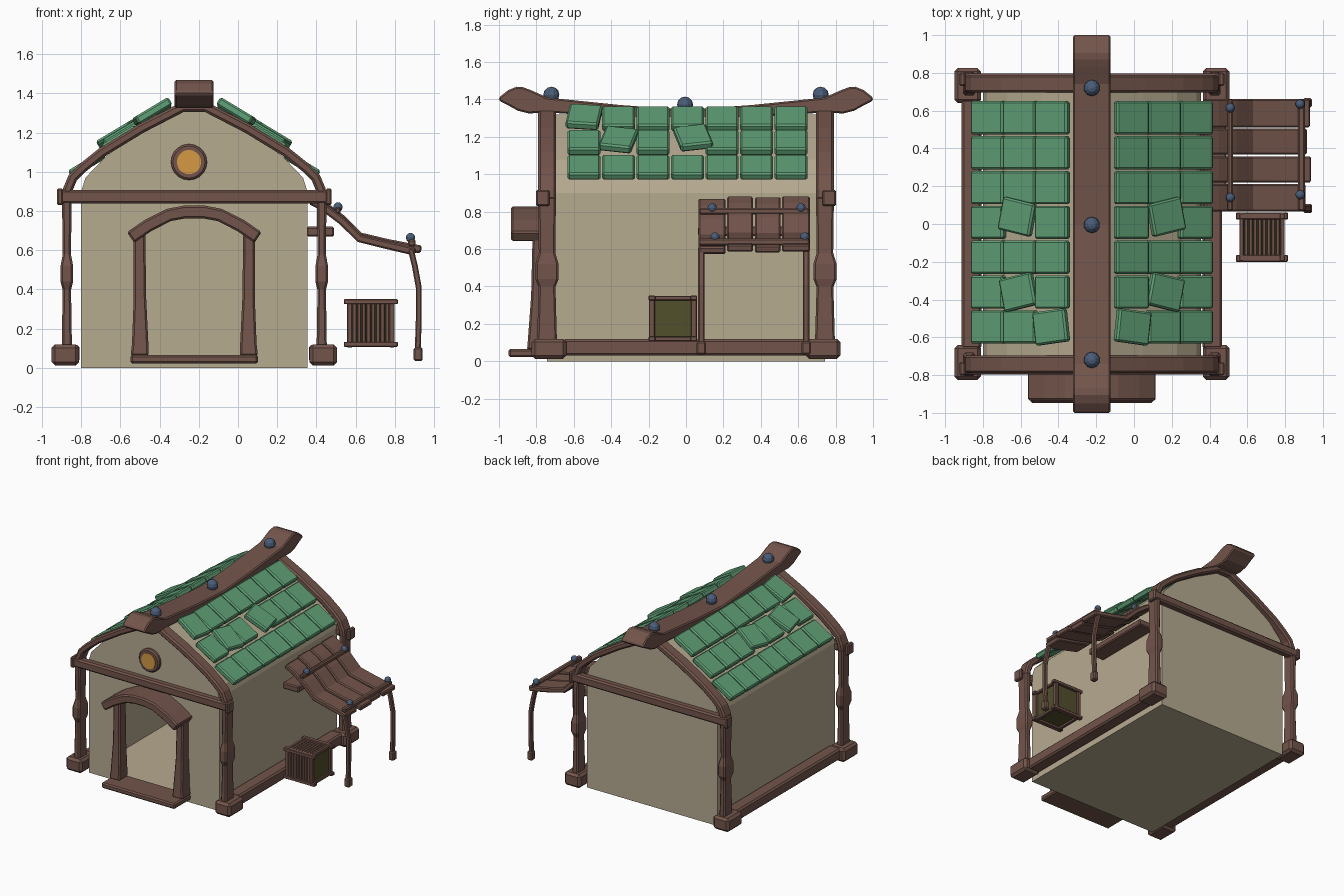
import bpy, bmesh, math
from mathutils import Matrix, Vector

if "Cube" in bpy.data.objects:
    bpy.data.objects.remove(bpy.data.objects["Cube"])

CX = -0.223  # centre line of the house


def material(name, rgb):
    m = bpy.data.materials.new(name)
    m.diffuse_color = (*rgb, 1)
    m.use_nodes = True
    m.node_tree.nodes["Principled BSDF"].inputs["Base Color"].default_value = m.diffuse_color
    return m


WOOD = material("brown wood", (0.17, 0.09, 0.07))
PLASTER = material("cream plaster", (0.47, 0.405, 0.28))
GREEN = material("green tile", (0.115, 0.345, 0.18))
BLUE = material("blue metal", (0.07, 0.11, 0.19))
ORANGE = material("orange glass", (0.66, 0.32, 0.06))
OLIVE = material("olive crate lining", (0.085, 0.08, 0.025))


def finish(name, bm, mat, bevel=0.0):
    bmesh.ops.recalc_face_normals(bm, faces=bm.faces)
    me = bpy.data.meshes.new(name)
    bm.to_mesh(me)
    bm.free()
    ob = bpy.data.objects.new(name, me)
    bpy.context.collection.objects.link(ob)
    me.materials.append(mat)
    if bevel:
        b = ob.modifiers.new("Bevel", 'BEVEL')
        b.width, b.segments, b.limit_method = bevel, 1, 'ANGLE'
        b.angle_limit = math.radians(35)
    return ob


def prism(name, pts, axis, a, b, mat, bevel=0.01):
    """Extrude a 2D outline along x (points are y,z) or y (points are x,z)."""
    bm = bmesh.new()
    at = lambda p, t: (t, p[0], p[1]) if axis == 'x' else (p[0], t, p[1])
    lo = [bm.verts.new(at(p, a)) for p in pts]
    hi = [bm.verts.new(at(p, b)) for p in pts]
    bm.faces.new(lo)
    bm.faces.new(hi)
    n = len(pts)
    for i in range(n):
        bm.faces.new((lo[i], lo[(i + 1) % n], hi[(i + 1) % n], hi[i]))
    return finish(name, bm, mat, bevel)


def box(name, x0, x1, y0, y1, z0, z1, mat=WOOD, bevel=0.008):
    return prism(name, [(x0, z0), (x1, z0), (x1, z1), (x0, z1)], 'y', y0, y1, mat, bevel)


def ribbon(path, half):
    """Outline of a band of constant thickness around a path."""
    p = [Vector(q) for q in path]
    up, down = [], []
    for i, q in enumerate(p):
        t = (p[min(i + 1, len(p) - 1)] - p[max(i - 1, 0)]).normalized()
        n = Vector((-t.y, t.x)) * half
        up.append(tuple(q + n))
        down.append(tuple(q - n))
    return up + down[::-1]


def stack(name, levels, mat=WOOD, bevel=0.01):
    """Loft rectangles given as (z, x0, x1, y0, y1)."""
    bm = bmesh.new()
    rings = [[bm.verts.new((x, y, z)) for x, y in ((x0, y0), (x1, y0), (x1, y1), (x0, y1))]
             for z, x0, x1, y0, y1 in levels]
    bm.faces.new(rings[0])
    bm.faces.new(rings[-1])
    for r, s in zip(rings, rings[1:]):
        for i in range(4):
            bm.faces.new((r[i], r[(i + 1) % 4], s[(i + 1) % 4], s[i]))
    return finish(name, bm, mat, bevel)


def ball(name, loc, r):
    bm = bmesh.new()
    bmesh.ops.create_uvsphere(bm, u_segments=10, v_segments=6, radius=r,
                              matrix=Matrix.Translation(loc))
    return finish(name, bm, BLUE)


def gable(pts):
    return [(CX + u, z) for u, z in pts] + [(CX - u, z) for u, z in reversed(pts)]


# hollow plaster body with a door opening
outer = [(0.577, 0.0), (0.577, 0.90), (0.555, 0.97), (0.45, 1.08), (0.27, 1.205), (0.08, 1.32)]
inner = [(0.555, 0.03), (0.555, 0.89), (0.53, 0.95), (0.43, 1.05), (0.25, 1.175), (0.07, 1.29)]
door = [(0.285, 0.03), (0.285, 0.66), (0.2, 0.73), (0.09, 0.78)]
body = prism("plaster_walls", gable(outer), 'y', -0.742, 0.742, PLASTER, 0)
cutters = [prism("cavity_cutter", gable(inner), 'y', -0.72, 0.72, PLASTER, 0),
           prism("door_cutter", gable(door), 'y', -0.9, -0.6, PLASTER, 0)]
for c in cutters:
    c.hide_render = True
    m = body.modifiers.new("Cut", 'BOOLEAN')
    m.operation, m.solver, m.object = 'DIFFERENCE', 'EXACT', c
bpy.context.view_layer.update()
cut = bpy.data.meshes.new_from_object(body.evaluated_get(bpy.context.evaluated_depsgraph_get()))
body.modifiers.clear()
body.data = cut
for c in cutters:
    bpy.data.objects.remove(c)

# corner feet, turned posts, side sills
for s, side in ((-1, "left"), (1, "right")):
    def span(a, b):
        return sorted((CX + s * a, CX + s * b))
    for t, end in ((-1, "front"), (1, "back")):
        y0, y1 = sorted((t * 0.64, t * 0.825))
        box(f"{end}_{side}_foot", *span(0.587, 0.728), y0, y1, 0.012, 0.12, bevel=0.018)
        levels = []
        for z, hx, hy in ((0.11, 0.026, 0.053), (0.36, 0.022, 0.046), (0.40, 0.022, 0.046),
                          (0.44, 0.032, 0.062), (0.52, 0.032, 0.062), (0.58, 0.021, 0.044),
                          (0.88, 0.025, 0.048)):
            levels.append((z, *span(0.65 - hx, 0.65 + hx), t * 0.743 - hy, t * 0.743 + hy))
        stack(f"{end}_{side}_post", levels)
    box(f"{side}_sill", *span(0.585, 0.69), -0.66, 0.66, 0.03, 0.118, bevel=0.012)

# curved gable frames and cross beams at both ends
arc = [(0.65, 0.86), (0.645, 0.91), (0.62, 0.97), (0.57, 1.02), (0.47, 1.10), (0.27, 1.222), (0.06, 1.33)]
rafter = [(CX - u, z) for u, z in arc] + [(CX + u, z) for u, z in reversed(arc)]
for t, end in ((-1, "front"), (1, "back")):
    prism(f"{end}_gable_frame", ribbon(rafter, 0.025), 'y', t * 0.695, t * 0.79, WOOD, 0.012)
    box(f"{end}_cross_beam", CX - 0.695, CX + 0.695, *sorted((t * 0.735, t * 0.797)), 0.838, 0.908, bevel=0.012)
    for s in (-1, 1):
        x = CX + s * 0.685
        box(f"{end}_beam_cap", x - 0.016, x + 0.016, *sorted((t * 0.73, t * 0.803)), 0.83, 0.915)

# sagging ridge beam with upturned ends, and its studs
top = [(0, 1.345), (0.35, 1.37), (0.74, 1.41), (0.83, 1.45), (0.87, 1.465), (0.905, 1.468), (0.95, 1.45), (1, 1.41)]
low = [(1, 1.393), (0.95, 1.368), (0.9, 1.34), (0.84, 1.325), (0.74, 1.33), (0.35, 1.305)]
half = top[1:] + low
ridge = [top[0]] + half + [(0, 1.285)] + [(-y, z) for y, z in reversed(half)]
prism("ridge_beam", ridge, 'x', -0.323, -0.125, WOOD, 0.012)
for y, z in ((-0.72, 1.425), (-0.005, 1.372), (0.72, 1.425)):
    ball("ridge_stud", (CX, y, z), 0.043)

# roof tiles, a few of them knocked loose: (row, column) -> yaw, lift, y shift
loose = {(1, 3): (12, 0.03, 0.03), (1, 5): (-12, 0.018, 0), (0, 6): (-7, 0.012, 0)}
tilt = math.radians(31)
for s, side in ((-1, "left"), (1, "right")):
    for r, (u, z) in enumerate(((0.283, 1.225), (0.452, 1.098), (0.622, 0.966))):
        for j in range(7):
            yaw, lift, dy = loose.get((r, j), (0, 0, 0))
            n = 0.023 + lift
            cu = u - 0.1 * math.cos(tilt) + n * math.sin(tilt)
            cz = z + 0.1 * math.sin(tilt) + n * math.cos(tilt)
            tile = box(f"{side}_roof_tile", -0.1, 0.1, -0.088, 0.088, -0.023, 0.023, GREEN, 0.01)
            tile.matrix_world = (Matrix.Translation((CX + s * cu, 0.562 - 0.1845 * j + dy, cz))
                                 @ Matrix.Rotation(s * tilt, 4, 'Y')
                                 @ Matrix.Rotation(s * math.radians(yaw), 4, 'Z'))

# doorway: step, flared jambs, arched lintel
box("door_step", CX - 0.325, CX + 0.325, -0.948, -0.735, 0.022, 0.066, bevel=0.01)
for s, side in ((-1, "left"), (1, "right")):
    lv = [(z, *sorted((CX + s * a, CX + s * b)), y, -0.735) for z, a, b, y in
          ((0.06, 0.232, 0.325, -0.85), (0.12, 0.234, 0.318, -0.845),
           (0.35, 0.245, 0.309, -0.828), (0.69, 0.25, 0.309, -0.82))]
    stack(f"{side}_door_jamb", lv)
bow = [(0.325, 0.665), (0.235, 0.727), (0.13, 0.78), (0.05, 0.795)]
bow = [(CX - u, z) for u, z in bow] + [(CX + u, z) for u, z in reversed(bow)]
prism("door_arch", ribbon(bow, 0.033), 'y', -0.935, -0.735, WOOD, 0.01)


# round gable window
def disc(r):
    return [(-0.25 + r * math.cos(math.tau * i / 20), 1.05 + r * math.sin(math.tau * i / 20)) for i in range(20)]


prism("window_rim", disc(0.092), 'y', -0.772, -0.735, WOOD, 0.01)
prism("window_glass", disc(0.062), 'y', -0.778, -0.77, ORANGE, 0)

# side canopy: bent planks, rails, studs, bracket and bowed poles
for y0, y1, end, dz in ((0.067, 0.212, 0.905, -0.008), (0.22, 0.358, 0.935, 0.004),
                        (0.368, 0.505, 0.912, 0.0), (0.512, 0.662, 0.93, 0.004)):
    path = [(0.37, 0.862), (0.44, 0.825), (0.53, 0.757), (0.62, 0.668), (0.76, 0.634), (end, 0.6)]
    prism("canopy_plank", ribbon([(x, z + dz) for x, z in path], 0.02), 'y', y0, y1, WOOD, 0.008)
box("canopy_upper_rail", 0.494, 0.524, 0.07, 0.66, 0.785, 0.82)
box("canopy_lower_rail", 0.868, 0.905, 0.068, 0.66, 0.62, 0.656)
for x, z, y in ((0.51, 0.82, 0.14), (0.51, 0.82, 0.615), (0.88, 0.664, 0.155), (0.88, 0.664, 0.635)):
    ball("canopy_stud", (x, y, z), 0.025)
box("canopy_wall_bracket", 0.35, 0.49, 0.065, 0.65, 0.67, 0.72)
pole = [(0.88, 0.61), (0.902, 0.52), (0.922, 0.41), (0.922, 0.25), (0.917, 0.09)]
for y in (0.082, 0.642):
    prism("canopy_pole", ribbon(pole, 0.015), 'y', y - 0.017, y + 0.017, WOOD, 0.006)
    box("canopy_pole_foot", 0.896, 0.942, y - 0.025, y + 0.025, 0.035, 0.105)

# slatted crate
box("crate_lining", 0.572, 0.782, -0.182, 0.04, 0.125, 0.333, OLIVE, 0)
for z in (0.12, 0.338):
    for y in (-0.182, 0.042):
        box("crate_long_rail", 0.54, 0.815, y - 0.018, y + 0.018, z - 0.013, z + 0.013, bevel=0.004)
    for x in (0.57, 0.785):
        box("crate_side_rail", x - 0.012, x + 0.012, -0.2, 0.06, z - 0.012, z + 0.012, bevel=0.004)
for x in (0.57, 0.785):
    for y in (-0.182, 0.042):
        box("crate_corner_post", x - 0.014, x + 0.014, y - 0.016, y + 0.016, 0.105, 0.352, bevel=0.004)
for i in range(8):
    x = 0.594 + i * 0.0239
    box("crate_front_slat", x - 0.01, x + 0.01, -0.197, -0.18, 0.115, 0.345, bevel=0.003)
    box("crate_top_slat", x - 0.01, x + 0.01, -0.195, 0.055, 0.33, 0.347, bevel=0.003)
